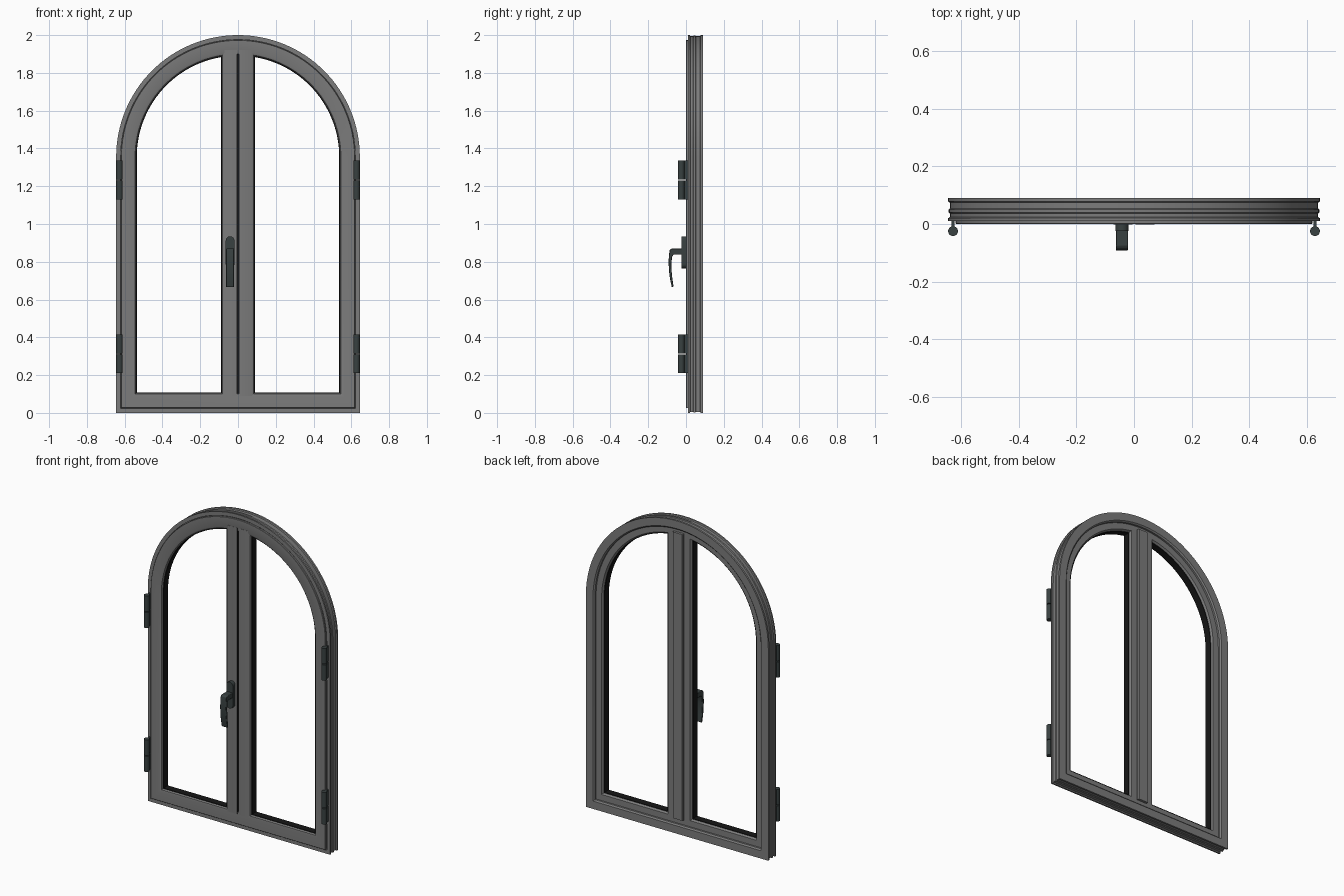
import bpy, bmesh, math
from mathutils import Vector

cube = bpy.data.objects.get("Cube")
if cube:
    bpy.data.objects.remove(cube, do_unlink=True)

HALF, SPRING, STEPS = 0.645, 1.355, 64


def material(name, rgb):
    m = bpy.data.materials.new(name)
    m.use_nodes = True
    m.diffuse_color = (*rgb, 1)
    bsdf = next(n for n in m.node_tree.nodes if n.type == 'BSDF_PRINCIPLED')
    bsdf.inputs["Base Color"].default_value = (*rgb, 1)
    return m


GREY = material("grey paint", (0.2, 0.2, 0.2))
BLACK = material("black gasket", (0.008, 0.008, 0.008))
METAL = material("dark metal", (0.04, 0.052, 0.052))


def finish(name, bm, *mats):
    bmesh.ops.recalc_face_normals(bm, faces=bm.faces)
    mesh = bpy.data.meshes.new(name)
    bm.to_mesh(mesh)
    bm.free()
    for m in mats:
        mesh.materials.append(m)
    for p in mesh.polygons:
        p.use_smooth = True
    mesh.set_sharp_from_angle(angle=math.radians(30))
    obj = bpy.data.objects.new(name, mesh)
    bpy.context.collection.objects.link(obj)
    return obj


def arch(inset, y):
    """Closed arched outline, inset evenly from the outer edge."""
    r = HALF - inset
    pts = [(-r, y, inset), (r, y, inset)]
    for i in range(STEPS + 1):
        a = math.pi * i / STEPS
        pts.append((r * math.cos(a), y, SPRING + r * math.sin(a)))
    return pts


def arch_ring(name, profile, dark=()):
    """Sweep an (inset, y) profile round the arch; dark lists black strips."""
    bm = bmesh.new()
    loops = [[bm.verts.new(p) for p in arch(d, y)] for d, y in profile]
    for k, a in enumerate(loops):
        b = loops[(k + 1) % len(loops)]
        for i in range(len(a)):
            j = (i + 1) % len(a)
            f = bm.faces.new((a[i], a[j], b[j], b[i]))
            f.material_index = int(k in dark)
    return finish(name, bm, GREY, BLACK)


def prism(name, pts, axis, lo, hi, mats, dark=()):
    """Extrude a closed outline along x, y or z."""
    def place(p, t):
        v = list(p)
        v.insert("xyz".index(axis), t)
        return Vector(v)
    bm = bmesh.new()
    a = [bm.verts.new(place(p, lo)) for p in pts]
    b = [bm.verts.new(place(p, hi)) for p in pts]
    bm.faces.new(a)
    bm.faces.new(b[::-1])
    for i in range(len(pts)):
        j = (i + 1) % len(pts)
        f = bm.faces.new((a[i], a[j], b[j], b[i]))
        f.material_index = int(i in dark)
    return finish(name, bm, *mats)


# Fixed outer frame with grooved rim
arch_ring("outer_frame", [
    (0, .01), (0, .02), (.006, .024), (.006, .036), (.002, .04), (.002, .05),
    (.006, .054), (.006, .074), (0, .078), (0, .09), (.05, .09), (.058, .082),
    (.058, .06), (.04, .055), (.04, .03), (.024, .03), (.024, .01)])

# Opening sash with black glazing gasket
arch_ring("sash", [
    (.026, .002), (.028, 0), (.088, 0), (.1, .004), (.105, .014), (.109, .014),
    (.109, .058), (.105, .058), (.097, .07), (.045, .07), (.045, .012),
    (.026, .012)], dark=(4, 5, 6))

# Meeting stiles with a centre groove and a raised back cover
half = [(.005, .01), (.005, -.001), (.07, -.001), (.081, .004), (.086, .014),
        (.09, .014), (.09, .058), (.086, .058), (.079, .07), (.036, .07),
        (.036, .08), (.031, .086)]
outline = half + [(-x, y) for x, y in reversed(half)]
n = len(outline)
sides = (0, 4, 5, 6)
dark = set(sides) | {n - 2 - k for k in sides} | {n - 1}
prism("meeting_stiles", outline, "z", .09, 1.92, (GREY, BLACK), dark)

# Handle plate with rounded ends
HX = -.042
plate = []
for cz, start in ((.912, 0), (.788, math.pi)):
    for i in range(13):
        a = start + math.pi * i / 12
        plate.append((HX + .023 * math.cos(a), cz + .023 * math.sin(a)))
prism("handle_plate", plate, "y", -.025, 0, (METAL,))

# Curved lever
lever = prism("handle_lever", [
    (-.02, .838), (-.02, .87), (-.076, .87), (-.086, .864), (-.091, .83),
    (-.092, .79), (-.09, .75), (-.084, .705), (-.075, .665), (-.066, .668),
    (-.072, .71), (-.076, .75), (-.077, .79), (-.074, .825), (-.066, .838)],
    "x", HX - .021, HX + .021, (METAL,))
bev = lever.modifiers.new("soft_edges", 'BEVEL')
bev.width = .003
bev.segments = 2

# Two-knuckle hinges on both sides
for side, label in ((1, "left"), (-1, "right")):
    for z, level in ((.21, "lower"), (1.13, "upper")):
        x = side * .628
        circle = [(x + .017 * math.cos(math.tau * i / 24),
                   -.025 + .017 * math.sin(math.tau * i / 24)) for i in range(24)]
        for k, part in enumerate(("bottom", "top")):
            z0 = z + k * .105
            prism(f"{label}_{level}_hinge_{part}", circle, "z", z0, z0 + .1, (METAL,))
            leaf = [(x - .005, -.02), (x + .005, -.02), (x + .005, .012), (x - .005, .012)]
            prism(f"{label}_{level}_hinge_leaf_{part}", leaf, "z", z0, z0 + .1, (METAL,))
